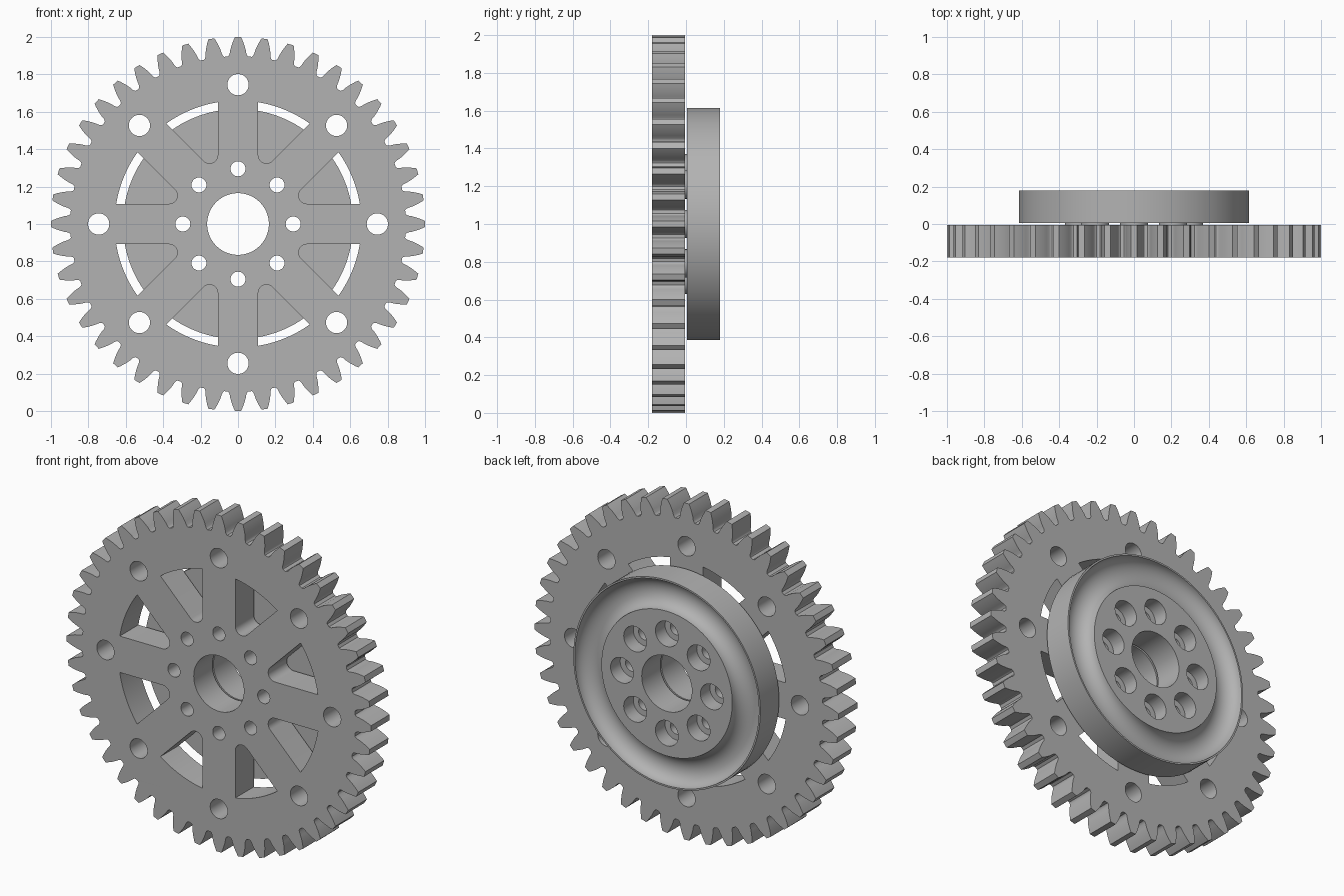
import bpy, bmesh
from math import sin, cos, tan, acos, pi, radians, sqrt, asin
from mathutils import Vector, Matrix

cube = bpy.data.objects.get("Cube")
if cube:
    bpy.data.objects.remove(cube, do_unlink=True)

steel = bpy.data.materials.new("grey steel")
steel.use_nodes = True
GREY = (0.45, 0.45, 0.45, 1)
steel.diffuse_color = GREY
steel.node_tree.nodes["Principled BSDF"].inputs["Base Color"].default_value = GREY

TEETH, TIP, MID = 44, 1.0, 1.0       # MID: height of the axle
BORE, BOLT_RING, BOLT_R = 0.165, 0.295, 0.04
STEPS = [k * pi / 4 for k in range(8)]


def polar(r, a, c=(0, 0)):
    return (c[0] + r * cos(a), c[1] + r * sin(a))


def circle(r, c=(0, 0), n=48):
    return [polar(r, 2 * pi * k / n, c) for k in range(n)]


def activate(ob):
    bpy.ops.object.select_all(action='DESELECT')
    ob.select_set(True)
    bpy.context.view_layer.objects.active = ob


def smooth(ob):
    activate(ob)
    bpy.ops.object.shade_smooth_by_angle(angle=radians(30))


def tidy(bm):
    bmesh.ops.remove_doubles(bm, verts=bm.verts, dist=1e-5)
    bmesh.ops.recalc_face_normals(bm, faces=bm.faces)


def plate(name, loops, y0, y1):
    """Flat outline with holes, thickened along y."""
    cu = bpy.data.curves.new(name, 'CURVE')
    cu.dimensions, cu.fill_mode = '2D', 'BOTH'
    cu.extrude = (y1 - y0) / 2
    for pts in loops:
        sp = cu.splines.new('POLY')
        sp.points.add(len(pts) - 1)
        for p, (x, z) in zip(sp.points, pts):
            p.co = (x, z, 0, 1)
        sp.use_cyclic_u = True
    ob = bpy.data.objects.new(name, cu)
    bpy.context.collection.objects.link(ob)
    activate(ob)
    bpy.ops.object.convert(target='MESH')
    ob = bpy.context.object
    ob.data.transform(Matrix.Translation((0, (y0 + y1) / 2, MID)) @ Matrix.Rotation(pi / 2, 4, 'X'))
    bm = bmesh.new()
    bm.from_mesh(ob.data)
    tidy(bm)
    bm.to_mesh(ob.data)
    bm.free()
    ob.data.materials.clear()
    ob.data.materials.append(steel)
    smooth(ob)
    return ob


def lathe(name, profile, centres=((0, 0),), n=48):
    """Closed (radius, y) profile turned about the y axis at each centre."""
    bm = bmesh.new()
    for cx, cz in centres:
        c = Vector((cx, 0, MID + cz))
        vs = [bm.verts.new(c + Vector((r, y, 0))) for r, y in profile]
        es = [bm.edges.new((vs[i - 1], vs[i])) for i in range(len(vs))]
        bmesh.ops.spin(bm, geom=vs + es, cent=c, axis=(0, 1, 0), angle=2 * pi, steps=n)
    bmesh.ops.dissolve_degenerate(bm, edges=bm.edges, dist=1e-6)
    tidy(bm)
    me = bpy.data.meshes.new(name)
    bm.to_mesh(me)
    bm.free()
    me.materials.append(steel)
    ob = bpy.data.objects.new(name, me)
    bpy.context.collection.objects.link(ob)
    smooth(ob)
    return ob


# Toothed outline: involute flanks with rounded roots
pitch_r = TIP * TEETH / (TEETH + 2)
base_r = pitch_r * cos(radians(20))


def inv(a):
    return tan(a) - a


def half_angle(r):
    return pi / (2 * TEETH) + inv(radians(20)) - inv(acos(min(1, base_r / r)))


flank = [(0.897, 0.061), (0.901, 0.055)]
flank += [(r, half_angle(r)) for r in (0.91, 0.93, 0.95, 0.97, 0.985, TIP)]
tooth = [(r, -a) for r, a in flank] + [(TIP, 0)] + [(r, a) for r, a in reversed(flank)]
outline = [polar(r, 2 * pi * t / TEETH + a) for t in range(TEETH) for r, a in tooth]

# Window between two parallel-sided spokes, with a rounded inner tip
SPOKE, FILLET, WINDOW_R = 0.108, 0.045, 0.66


def window(mid):
    edge = pi / 8 - asin(SPOKE / WINDOW_R)
    tip = polar((SPOKE + FILLET) / sin(pi / 8), mid)
    sweep = pi / 2 - pi / 8
    outer = [polar(WINDOW_R, mid + edge * (k / 6 - 1)) for k in range(13)]
    inner = [polar(FILLET, mid + pi + sweep * (k / 6 - 1), tip) for k in range(13)]
    return outer + inner


bolts = [polar(BOLT_RING, a) for a in STEPS]
holes = [circle(BORE, n=64)]
holes += [circle(BOLT_R, c, 32) for c in bolts]
holes += [circle(0.057, polar(0.745, a), 32) for a in STEPS]
holes += [window(a + pi / 8) for a in STEPS]
plate("gear_wheel", [outline] + holes, -0.18, -0.005)

# Hub disc with a hollow ring groove in its back
FRONT, BACK, HUB_R, LIP_R = 0.005, 0.18, 0.43, 0.605
groove_mid, groove_half = (HUB_R + LIP_R) / 2, (LIP_R - HUB_R) / 2
groove = [(groove_mid + groove_half * cos(pi * k / 16), BACK - 0.075 * sin(pi * k / 16))
          for k in range(17)]
disc = lathe("hub_disc", [(BORE, FRONT), (0.615, FRONT), (0.615, BACK)] + groove
             + [(BORE, BACK)], n=96)

# Stepped bolt holes cut through the hub
SEAT = 0.09
cutter = lathe("bolt_hole_cutter", [(0, -0.1), (BOLT_R, -0.1), (BOLT_R, SEAT), (0.075, SEAT),
                                    (0.075, 0.3), (0, 0.3)], bolts, 32)
cutter.hide_render = True
mod = disc.modifiers.new("bolt_holes", 'BOOLEAN')
mod.operation, mod.solver, mod.object = 'DIFFERENCE', 'EXACT', cutter
activate(disc)
bpy.ops.object.modifier_apply(modifier=mod.name)
bpy.data.objects.remove(cutter, do_unlink=True)
smooth(disc)

# Thin spacers between gear and hub
lathe("spacer_rings", [(BOLT_R, -0.005), (0.075, -0.005), (0.075, FRONT), (BOLT_R, FRONT)], bolts, 32)
